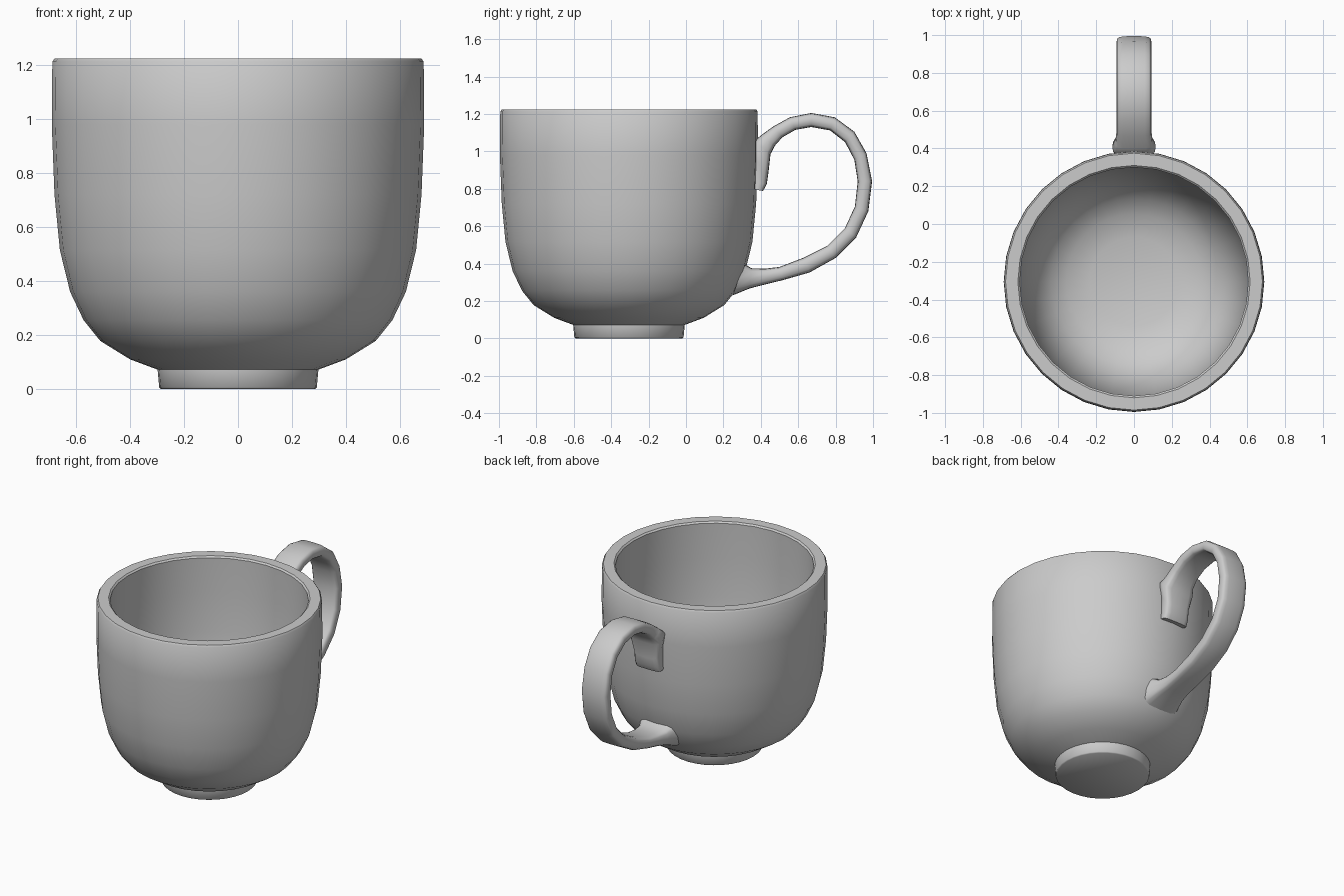
import bpy, bmesh, math

SEGS = 32
CUP_Y = -0.305


def finish(name, bm, angle):
    bmesh.ops.recalc_face_normals(bm, faces=bm.faces)
    mesh = bpy.data.meshes.new(name)
    bm.to_mesh(mesh)
    bm.free()
    ob = bpy.data.objects.new(name, mesh)
    bpy.context.collection.objects.link(ob)
    bpy.ops.object.select_all(action='DESELECT')
    ob.select_set(True)
    bpy.context.view_layer.objects.active = ob
    bpy.ops.object.shade_smooth_by_angle(angle=math.radians(angle))
    return ob


def loft(name, rings, angle):
    """Skin a list of closed rings and cap both ends."""
    bm = bmesh.new()
    loops = [[bm.verts.new(p) for p in ring] for ring in rings]
    n = len(loops[0])
    for a, b in zip(loops, loops[1:]):
        for i in range(n):
            j = (i + 1) % n
            bm.faces.new((a[i], a[j], b[j], b[i]))
    bm.faces.new(loops[0])
    bm.faces.new(loops[-1])
    return finish(name, bm, angle)


# Cup: (radius, height) from the foot, up the outside, over the rim, down inside
profile = [
    (0.285, 0.0), (0.292, 0.006), (0.298, 0.072), (0.40, 0.11), (0.51, 0.178),
    (0.572, 0.255), (0.622, 0.36), (0.66, 0.515), (0.68, 0.72), (0.69, 0.98),
    (0.688, 1.213), (0.68, 1.225), (0.615, 1.225), (0.605, 1.215),
    (0.607, 0.98), (0.598, 0.72), (0.578, 0.53), (0.545, 0.40), (0.50, 0.305),
    (0.44, 0.235), (0.36, 0.185), (0.235, 0.148),
]
rings = [[(r * math.cos(2 * math.pi * i / SEGS),
           CUP_Y + r * math.sin(2 * math.pi * i / SEGS), z)
          for i in range(SEGS)] for r, z in profile]
loft("cup_body", rings, 45)

# Handle: outer (y, z), inner (y, z), half width for each section
sections = [
    (0.350, 0.800, 0.412, 0.788, 0.092), (0.350, 0.840, 0.432, 0.825, 0.092),
    (0.350, 0.980, 0.440, 0.880, 0.093), (0.365, 1.055, 0.452, 0.985, 0.115),
    (0.400, 1.085, 0.475, 1.030, 0.098), (0.465, 1.132, 0.515, 1.075, 0.093),
    (0.555, 1.182, 0.585, 1.115, 0.093), (0.670, 1.205, 0.670, 1.130, 0.093),
    (0.795, 1.182, 0.770, 1.112, 0.093), (0.900, 1.105, 0.850, 1.050, 0.093),
    (0.965, 0.990, 0.900, 0.955, 0.093), (0.995, 0.840, 0.918, 0.840, 0.093),
    (0.975, 0.680, 0.903, 0.705, 0.093), (0.910, 0.540, 0.850, 0.590, 0.093),
    (0.800, 0.430, 0.755, 0.495, 0.093), (0.660, 0.352, 0.630, 0.432, 0.093),
    (0.520, 0.312, 0.500, 0.382, 0.093), (0.410, 0.285, 0.425, 0.373, 0.095),
    (0.340, 0.267, 0.350, 0.375, 0.108), (0.250, 0.230, 0.310, 0.400, 0.135),
]


def section(oy, oz, iy, iz, w, n=16):
    ring = []
    for i in range(n):
        a = 2 * math.pi * i / n
        c, s = math.cos(a), math.sin(a)
        u = math.copysign(abs(c) ** 0.5, c)   # rounded rectangle
        v = 0.5 + 0.5 * math.copysign(abs(s) ** 0.5, s)
        ring.append((w * u, iy + (oy - iy) * v, iz + (oz - iz) * v))
    return ring


loft("handle", [section(*s) for s in sections], 50)
